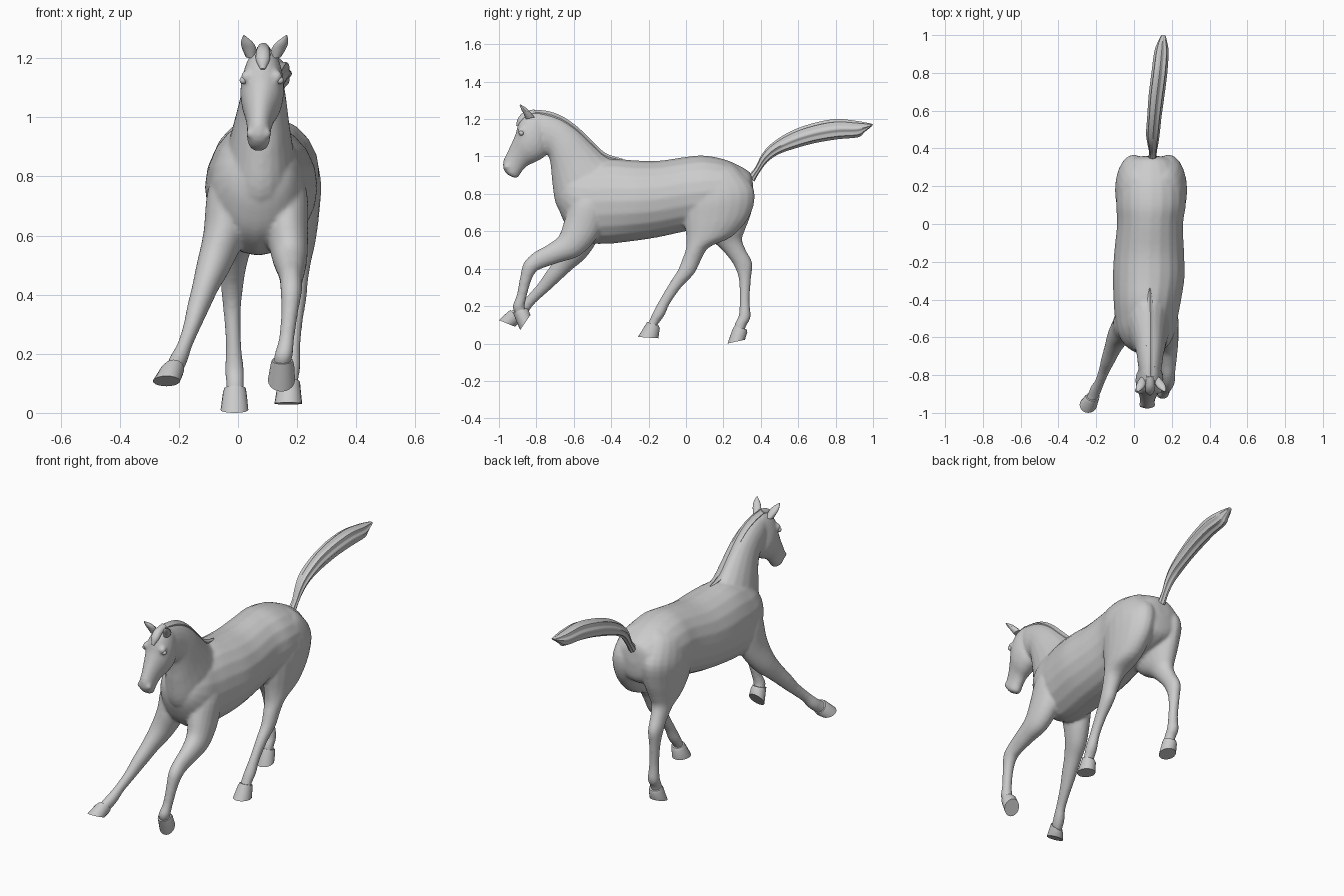
import bpy, bmesh, math
from mathutils import Vector

# A section row is: y, z of one edge; y, z of the opposite edge; centre x; half width in x.


def spline(p0, p1, p2, p3, t):
    return [0.5 * (2 * b + (c - a) * t + (2 * a - 5 * b + 4 * c - d) * t * t
                   + (3 * b - a - 3 * c + d) * t ** 3) for a, b, c, d in zip(p0, p1, p2, p3)]


def loft(bm, rows, steps=4, n=20, ridges=0, depth=0.0):
    """Skin smooth elliptical sections into a closed tube."""
    dense = []
    for i in range(len(rows) - 1):
        a, d = rows[max(i - 1, 0)], rows[min(i + 2, len(rows) - 1)]
        dense += [spline(a, rows[i], rows[i + 1], d, s / steps) for s in range(steps)]
    dense.append(rows[-1])
    rings = []
    for y1, z1, y2, z2, x, w in dense:
        mid = Vector((x, (y1 + y2) / 2, (z1 + z2) / 2))
        half = Vector((0, (y1 - y2) / 2, (z1 - z2) / 2))
        ring = []
        for k in range(n):
            a = 2 * math.pi * k / n
            r = 1 - depth * (0.5 - 0.5 * math.cos(ridges * a))
            ring.append(bm.verts.new(mid + r * (half * math.cos(a) + Vector((w * math.sin(a), 0, 0)))))
        rings.append(ring)
    for r, q in zip(rings, rings[1:]):
        for k in range(n):
            bm.faces.new((r[k], r[(k + 1) % n], q[(k + 1) % n], q[k]))
    bm.faces.new(rings[0])
    bm.faces.new(rings[-1])


def ball(bm, x, y, z, r):
    res = bmesh.ops.create_uvsphere(bm, u_segments=14, v_segments=8, radius=r)
    bmesh.ops.translate(bm, verts=res["verts"], vec=(x, y, z))


def finish(name, bm, angle=40):
    bmesh.ops.recalc_face_normals(bm, faces=bm.faces)
    me = bpy.data.meshes.new(name)
    bm.to_mesh(me)
    bm.free()
    for p in me.polygons:
        p.use_smooth = True
    me.set_sharp_from_angle(angle=math.radians(angle))
    ob = bpy.data.objects.new(name, me)
    bpy.context.collection.objects.link(ob)
    return ob


# Trunk, rump to chest
trunk = [
    (0.355, 0.885, 0.362, 0.80, 0.09, 0.04), (0.33, 0.925, 0.345, 0.70, 0.09, 0.12),
    (0.22, 0.98, 0.26, 0.65, 0.09, 0.175), (0.10, 1.005, 0.12, 0.62, 0.09, 0.185),
    (0.0, 0.998, 0.0, 0.60, 0.085, 0.175), (-0.15, 0.977, -0.15, 0.568, 0.08, 0.185),
    (-0.28, 0.98, -0.28, 0.548, 0.078, 0.19), (-0.40, 0.99, -0.42, 0.533, 0.07, 0.178),
    (-0.48, 0.98, -0.53, 0.54, 0.065, 0.165), (-0.55, 0.96, -0.62, 0.60, 0.065, 0.148),
    (-0.62, 0.92, -0.67, 0.69, 0.068, 0.11), (-0.68, 0.86, -0.69, 0.76, 0.07, 0.05)]
# Neck, crest edge and throat edge
neck = [
    (-0.36, 0.97, -0.60, 0.62, 0.07, 0.13), (-0.43, 1.005, -0.69, 0.73, 0.075, 0.115),
    (-0.50, 1.07, -0.715, 0.86, 0.08, 0.095), (-0.58, 1.145, -0.722, 0.94, 0.085, 0.08),
    (-0.66, 1.20, -0.735, 1.0, 0.085, 0.07), (-0.74, 1.23, -0.77, 1.03, 0.085, 0.063),
    (-0.80, 1.238, -0.80, 1.10, 0.085, 0.05)]
# Head, forehead edge and jaw edge
head = [
    (-0.79, 1.24, -0.74, 1.14, 0.085, 0.045), (-0.85, 1.23, -0.735, 1.06, 0.085, 0.064),
    (-0.893, 1.185, -0.75, 1.005, 0.082, 0.074), (-0.91, 1.125, -0.80, 0.972, 0.08, 0.068),
    (-0.933, 1.07, -0.848, 0.95, 0.075, 0.052), (-0.957, 1.02, -0.875, 0.922, 0.072, 0.042),
    (-0.977, 0.975, -0.89, 0.90, 0.07, 0.04), (-0.975, 0.93, -0.90, 0.887, 0.07, 0.034),
    (-0.95, 0.90, -0.915, 0.885, 0.07, 0.018)]
# Legs, front edge and back edge
right_hind = [
    (0.03, 0.94, 0.24, 0.965, 0.14, 0.05), (0.0, 0.88, 0.29, 0.925, 0.165, 0.085),
    (-0.01, 0.76, 0.365, 0.82, 0.18, 0.10), (-0.01, 0.66, 0.345, 0.69, 0.185, 0.09),
    (0.0, 0.58, 0.25, 0.575, 0.19, 0.072), (0.0, 0.51, 0.125, 0.515, 0.195, 0.053),
    (-0.02, 0.45, 0.08, 0.445, 0.195, 0.042), (-0.045, 0.39, 0.045, 0.375, 0.195, 0.036),
    (-0.09, 0.32, -0.025, 0.30, 0.19, 0.029), (-0.14, 0.235, -0.085, 0.215, 0.185, 0.026),
    (-0.178, 0.165, -0.115, 0.15, 0.18, 0.031), (-0.197, 0.12, -0.148, 0.105, 0.175, 0.03),
    (-0.22, 0.08, -0.165, 0.07, 0.172, 0.03)]
left_hind = [
    (0.03, 0.94, 0.24, 0.965, 0.04, 0.05), (0.0, 0.88, 0.29, 0.925, 0.015, 0.085),
    (-0.01, 0.76, 0.365, 0.82, 0.0, 0.10), (0.01, 0.66, 0.35, 0.70, 0.0, 0.09),
    (0.08, 0.58, 0.315, 0.605, -0.005, 0.07), (0.16, 0.53, 0.30, 0.555, -0.01, 0.052),
    (0.215, 0.475, 0.32, 0.50, -0.015, 0.042), (0.258, 0.415, 0.354, 0.43, -0.02, 0.037),
    (0.283, 0.34, 0.347, 0.34, -0.02, 0.029), (0.287, 0.23, 0.34, 0.23, -0.015, 0.026),
    (0.282, 0.15, 0.345, 0.14, -0.012, 0.032), (0.263, 0.11, 0.322, 0.095, -0.01, 0.03),
    (0.25, 0.06, 0.31, 0.055, -0.01, 0.03)]
right_fore = [
    (-0.56, 0.88, -0.42, 0.86, 0.13, 0.05), (-0.61, 0.77, -0.42, 0.74, 0.16, 0.072),
    (-0.65, 0.66, -0.46, 0.59, 0.165, 0.072), (-0.68, 0.575, -0.56, 0.475, 0.175, 0.06),
    (-0.745, 0.525, -0.67, 0.435, 0.18, 0.047), (-0.815, 0.485, -0.76, 0.405, 0.18, 0.038),
    (-0.868, 0.43, -0.80, 0.385, 0.18, 0.036), (-0.888, 0.35, -0.828, 0.335, 0.175, 0.029),
    (-0.905, 0.26, -0.852, 0.25, 0.165, 0.026), (-0.927, 0.20, -0.862, 0.20, 0.155, 0.031),
    (-0.917, 0.165, -0.857, 0.18, 0.15, 0.03), (-0.90, 0.135, -0.85, 0.155, 0.15, 0.03)]
left_fore = [
    (-0.56, 0.88, -0.42, 0.86, 0.0, 0.05), (-0.61, 0.77, -0.42, 0.74, -0.03, 0.072),
    (-0.63, 0.64, -0.46, 0.58, -0.045, 0.072), (-0.65, 0.54, -0.53, 0.465, -0.08, 0.06),
    (-0.695, 0.455, -0.61, 0.395, -0.11, 0.046), (-0.75, 0.38, -0.68, 0.33, -0.135, 0.038),
    (-0.795, 0.315, -0.74, 0.275, -0.155, 0.03), (-0.853, 0.25, -0.812, 0.21, -0.18, 0.026),
    (-0.895, 0.207, -0.848, 0.16, -0.20, 0.031), (-0.93, 0.177, -0.885, 0.125, -0.215, 0.03),
    (-0.955, 0.16, -0.915, 0.11, -0.23, 0.03)]

# Fused skin: all fleshy parts blended into one surface
bm = bmesh.new()
for rows in (trunk, neck, head, right_hind, left_hind, right_fore, left_fore):
    loft(bm, rows)
for s in (-1, 1):
    ball(bm, 0.07 + s * 0.027, -0.958, 0.945, 0.017)   # nostril flare
    ball(bm, 0.08 + s * 0.05, -0.878, 1.137, 0.022)    # brow
skin = finish("horse_body", bm)
remesh = skin.modifiers.new("blend", 'REMESH')
remesh.mode = 'VOXEL'
remesh.voxel_size = 0.008
remesh.use_smooth_shade = True
soften = skin.modifiers.new("soften", 'SMOOTH')
soften.factor = 0.5
soften.iterations = 7

# Hooves: coronet edge, then sole edge
hooves = {
    "right_hind_hoof": [(-0.208, 0.115, -0.145, 0.095, 0.175, 0.035), (-0.217, 0.10, -0.14, 0.08, 0.172, 0.039),
                        (-0.257, 0.035, -0.148, 0.028, 0.17, 0.047)],
    "left_hind_hoof": [(0.257, 0.092, 0.325, 0.075, -0.01, 0.036), (0.249, 0.077, 0.328, 0.06, -0.011, 0.04),
                       (0.222, 0.0, 0.315, 0.02, -0.012, 0.047)],
    "right_fore_hoof": [(-0.925, 0.165, -0.852, 0.19, 0.15, 0.036), (-0.917, 0.145, -0.842, 0.18, 0.15, 0.04),
                        (-0.887, 0.072, -0.832, 0.152, 0.147, 0.046)],
    "left_fore_hoof": [(-0.937, 0.18, -0.89, 0.118, -0.218, 0.036), (-0.95, 0.172, -0.897, 0.105, -0.225, 0.04),
                       (-1.0, 0.125, -0.915, 0.09, -0.242, 0.046)],
}
for name, rows in hooves.items():
    bm = bmesh.new()
    loft(bm, rows, steps=1)
    finish(name, bm, 35)

# Ears and eyes
for side, s in (("left", -1), ("right", 1)):
    bm = bmesh.new()
    loft(bm, [(-0.855, 1.20, -0.81, 1.21, 0.086 + s * 0.042, 0.018),
              (-0.868, 1.228, -0.83, 1.235, 0.088 + s * 0.05, 0.024),
              (-0.88, 1.25, -0.853, 1.258, 0.09 + s * 0.06, 0.02),
              (-0.89, 1.275, -0.885, 1.278, 0.092 + s * 0.072, 0.003)], n=12)
    finish(side + "_ear", bm)
    bm = bmesh.new()
    ball(bm, 0.08 + s * 0.062, -0.88, 1.125, 0.013)
    finish(side + "_eye", bm)

# Mane along the crest and forelock over the brow
bm = bmesh.new()
loft(bm, [(-0.34, 0.988, -0.345, 0.96, 0.083, 0.005), (-0.43, 1.018, -0.455, 0.97, 0.085, 0.02),
          (-0.50, 1.082, -0.53, 1.03, 0.087, 0.025), (-0.58, 1.158, -0.60, 1.10, 0.088, 0.026),
          (-0.66, 1.214, -0.675, 1.15, 0.088, 0.027), (-0.74, 1.243, -0.745, 1.18, 0.087, 0.027),
          (-0.82, 1.25, -0.81, 1.20, 0.086, 0.024)], ridges=6, depth=0.2, n=24)
finish("mane", bm)
bm = bmesh.new()
loft(bm, [(-0.81, 1.252, -0.80, 1.21, 0.086, 0.02), (-0.865, 1.238, -0.84, 1.20, 0.085, 0.024),
          (-0.898, 1.205, -0.87, 1.18, 0.084, 0.023), (-0.908, 1.165, -0.895, 1.16, 0.084, 0.008)])
finish("forelock", bm)

# Raised, streaming tail with hair grooves
bm = bmesh.new()
loft(bm, [(0.335, 0.90, 0.365, 0.865, 0.098, 0.022), (0.372, 0.945, 0.395, 0.918, 0.10, 0.021),
          (0.405, 1.01, 0.437, 0.972, 0.10, 0.028), (0.458, 1.07, 0.495, 1.012, 0.10, 0.036),
          (0.56, 1.135, 0.58, 1.042, 0.108, 0.038), (0.68, 1.178, 0.69, 1.072, 0.12, 0.042),
          (0.80, 1.20, 0.81, 1.092, 0.135, 0.042), (0.90, 1.192, 0.92, 1.103, 0.145, 0.038),
          (0.96, 1.182, 0.955, 1.13, 0.15, 0.027), (1.0, 1.173, 0.995, 1.163, 0.155, 0.012)],
     n=40, ridges=8, depth=0.18)
finish("tail", bm, 50)
